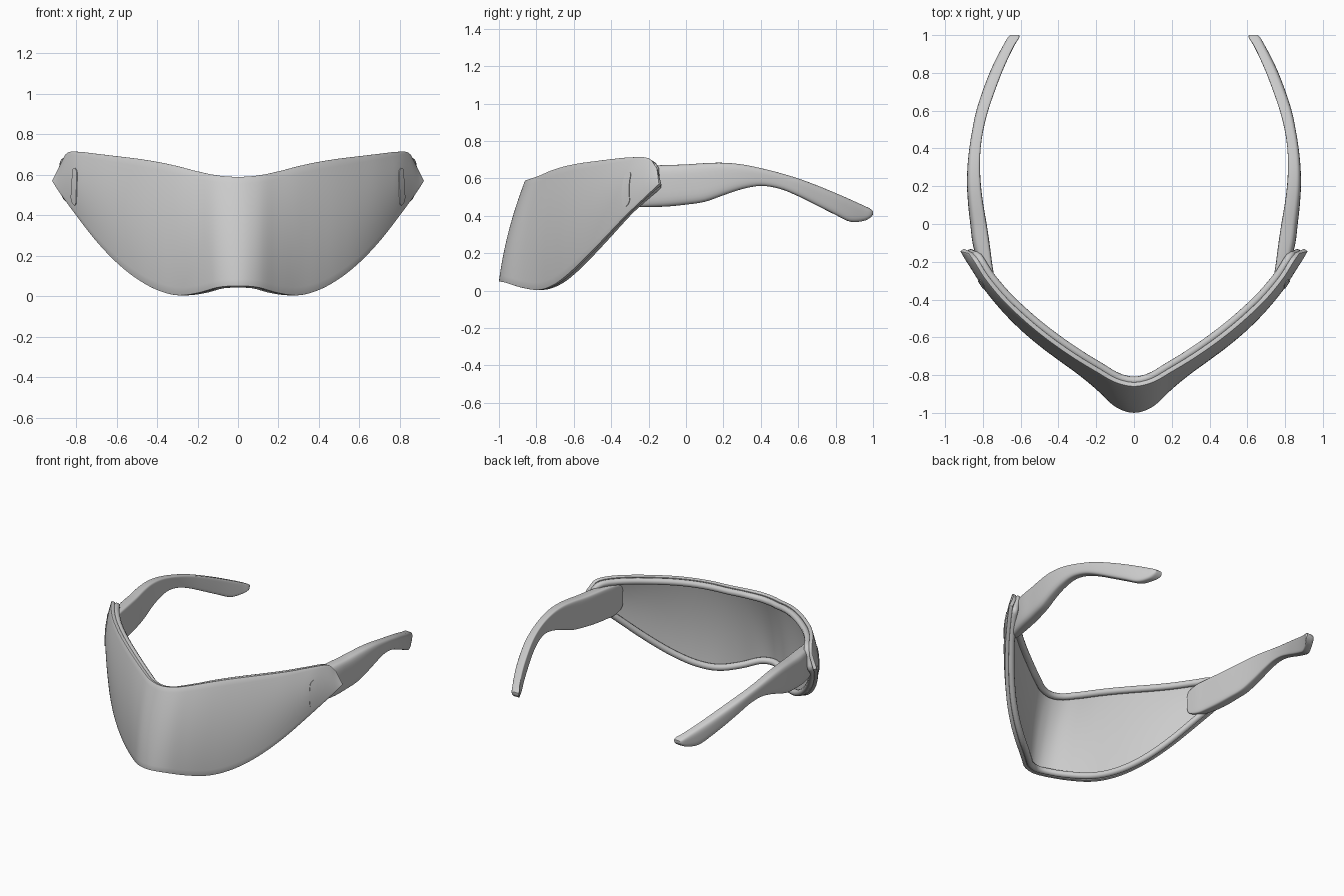
import bpy, bmesh, math
from mathutils import Vector

if "Cube" in bpy.data.objects:
    bpy.data.objects.remove(bpy.data.objects["Cube"])

grey = bpy.data.materials.new("light_grey")
grey.use_nodes = True
colour = (0.6, 0.6, 0.6, 1)
grey.diffuse_color = colour
grey.node_tree.nodes["Principled BSDF"].inputs["Base Color"].default_value = colour


def spline(pts, u, before=None):
    """Smooth curve through pts; u counts the points."""
    i = max(0, min(int(u), len(pts) - 2))
    f = u - i
    b, c = Vector(pts[i]), Vector(pts[i + 1])
    a = Vector(pts[i - 1]) if i else (Vector(before) if before else 2 * b - c)
    d = Vector(pts[i + 2]) if i + 2 < len(pts) else 2 * c - b
    return b + 0.5 * f * (c - a + f * (2 * a - 5 * b + 4 * c - d + f * (3 * (b - c) + d - a)))


def add_mesh(name, verts, faces):
    mesh = bpy.data.meshes.new(name)
    mesh.from_pydata(verts, [], faces)
    bm = bmesh.new()
    bm.from_mesh(mesh)
    bmesh.ops.recalc_face_normals(bm, faces=bm.faces)
    bm.to_mesh(mesh)
    bm.free()
    return link(name, mesh)


def link(name, data):
    obj = bpy.data.objects.new(name, data)
    bpy.context.collection.objects.link(obj)
    data.materials.append(grey)
    return obj


def smooth(obj, angle=40):
    bpy.ops.object.select_all(action='DESELECT')
    obj.select_set(True)
    bpy.context.view_layer.objects.active = obj
    for mod in list(obj.modifiers):
        bpy.ops.object.modifier_apply(modifier=mod.name)
    bpy.ops.object.shade_smooth_by_angle(angle=math.radians(angle))


# Upper and lower edges of the lens, from the centre to the left end
TOP = [(0, -.86, .59), (.1, -.838, .597), (.2, -.782, .617), (.3, -.722, .643),
       (.4, -.655, .664), (.5, -.58, .68), (.6, -.495, .692), (.7, -.398, .704),
       (.79, -.288, .714), (.845, -.2, .708), (.876, -.155, .655)]
LOW = [(0, -1, .05), (.1, -.967, .043), (.2, -.875, .015), (.3, -.785, .004),
       (.4, -.71, .03), (.5, -.635, .085), (.6, -.55, .165), (.7, -.447, .27),
       (.8, -.325, .398), (.88, -.21, .508), (.92, -.145, .57)]
END = len(TOP) - 1


def edges(s):
    pair = []
    for pts in (LOW, TOP):
        x, y, z = pts[1]
        p = spline(pts, abs(s), (-x, y, z))
        p.x *= 1 if s >= 0 else -1
        pair.append(p)
    return pair


def lens_point(s, t):
    low, top = edges(s)
    p = low.lerp(top, t)
    bulge = 0.07 + 0.06 * min(1, abs(s) / 3)
    p.y -= bulge * t * (1 - t) * min(1, (END - abs(s)) / 2)
    return p


def lens_normal(s, t):
    e = 0.01
    ds = lens_point(min(s + e, END), t) - lens_point(max(s - e, -END), t)
    dt = lens_point(s, t + e) - lens_point(s, t - e)
    return ds.cross(dt).normalized()


# Wraparound lens, thickened inwards
cols, rows = 96, 16
verts = [lens_point(END * (2 * i / cols - 1), j / rows)
         for i in range(cols + 1) for j in range(rows + 1)]
faces = []
for i in range(cols):
    for j in range(rows):
        a = i * (rows + 1) + j
        faces.append((a, a + rows + 1, a + rows + 2, a + 1))
lens = add_mesh("lens", verts, faces)
if lens.data.polygons[len(faces) // 2].normal.y > 0:
    lens.data.flip_normals()
solid = lens.modifiers.new("thickness", 'SOLIDIFY')
solid.thickness = 0.024
solid.offset = -1
bevel = lens.modifiers.new("soft_edge", 'BEVEL')
bevel.width = 0.005
bevel.segments = 2
bevel.limit_method = 'ANGLE'
bevel.angle_limit = math.radians(50)
smooth(lens)


# Round gasket behind the lens edge
def rim_point(s, side):
    low, top = edges(s)
    inset = 0.02 / (top - low).length
    t = inset + side * (1 - 2 * inset)
    return lens_point(s, t) - lens_normal(s, t) * 0.041


reach = END - 0.45
steps = [reach * (2 * i / cols - 1) for i in range(cols + 1)]
path = [rim_point(s, 0) for s in steps]
path += [rim_point(reach, k / 6) for k in range(1, 6)]
path += [rim_point(s, 1) for s in reversed(steps)]
path += [rim_point(-reach, 1 - k / 6) for k in range(1, 6)]
tube = bpy.data.curves.new("rim_gasket", 'CURVE')
tube.dimensions = '3D'
tube.bevel_depth = 0.022
tube.bevel_resolution = 3
line = tube.splines.new('POLY')
line.points.add(len(path) - 1)
for point, co in zip(line.points, path):
    point.co = (*co, 1)
line.use_cyclic_u = True
line.use_smooth = True
link("rim_gasket", tube)

# Temple arms: y, inner x, outer x, lower z, upper z
ARM = [(-.35, .735, .752, .51, .60), (-.335, .737, .765, .475, .64),
       (-.27, .742, .80, .45, .662), (-.2, .752, .83, .447, .668),
       (-.1, .765, .855, .45, .672), (0, .78, .867, .46, .675),
       (.1, .797, .878, .475, .682), (.2, .81, .884, .51, .684),
       (.3, .815, .882, .543, .675), (.4, .812, .872, .56, .655),
       (.5, .797, .856, .545, .63), (.6, .772, .835, .505, .60),
       (.7, .738, .803, .455, .563), (.8, .70, .765, .405, .522),
       (.88, .665, .728, .368, .487), (.95, .63, .69, .373, .455),
       (.985, .608, .67, .39, .438), (1, .608, .655, .408, .426)]


def rounded(v, power):
    return math.copysign(abs(v) ** power, v)


def temple(name, side):
    ring, sub = 28, 4
    count = (len(ARM) - 1) * sub + 1
    verts, faces = [], []
    for k in range(count):
        y, x0, x1, z0, z1 = spline(ARM, k / sub)
        for n in range(ring):
            # flat inner face, rounder outer face
            a = math.tau * (n + .5) / ring
            power = .6 if math.cos(a) > 0 else .25
            x = (x0 + x1) / 2 + (x1 - x0) / 2 * rounded(math.cos(a), power)
            z = (z0 + z1) / 2 + (z1 - z0) / 2 * rounded(math.sin(a), power)
            verts.append((side * x, y, z))
    for k in range(count - 1):
        for n in range(ring):
            m = (n + 1) % ring
            faces.append((k * ring + n, k * ring + m, (k + 1) * ring + m, (k + 1) * ring + n))
    faces += [tuple(range(ring)), tuple(range((count - 1) * ring, count * ring))]
    smooth(add_mesh(name, verts, faces), 40)


# Thin upright pill plate that follows the lens near each end
def pill(name, side):
    target = Vector((side * .808, -.32, .545))
    s, t = min(((side * (6 + i / 20), j / 40) for i in range(70) for j in range(1, 40)),
               key=lambda st: (lens_point(*st) - target).length)
    low, top = edges(s)
    height = (top - low).length
    width = (lens_point(s + .1, t) - lens_point(s - .1, t)).length / .2
    r, half, n = .025, .065, 24
    verts, faces = [], []
    for k in range(n + 1):
        v = -(half + r) * math.cos(math.pi * k / n)
        w = math.sqrt(max(r * r - max(abs(v) - half, 0) ** 2, 1e-6))
        for across, depth in ((-w, -.004), (-w, .004), (w, .004), (w, -.004)):
            at = (s + across / width, t + v / height)
            verts.append(lens_point(*at) + lens_normal(*at) * depth)
    for k in range(n):
        for c in range(4):
            a, b = 4 * k + c, 4 * k + (c + 1) % 4
            faces.append((a, b, b + 4, a + 4))
    faces += [(0, 1, 2, 3), tuple(range(4 * n, 4 * n + 4))]
    smooth(add_mesh(name, verts, faces))


for label, side in (("left", 1), ("right", -1)):
    temple(label + "_temple", side)
    pill(label + "_pill_plate", side)
